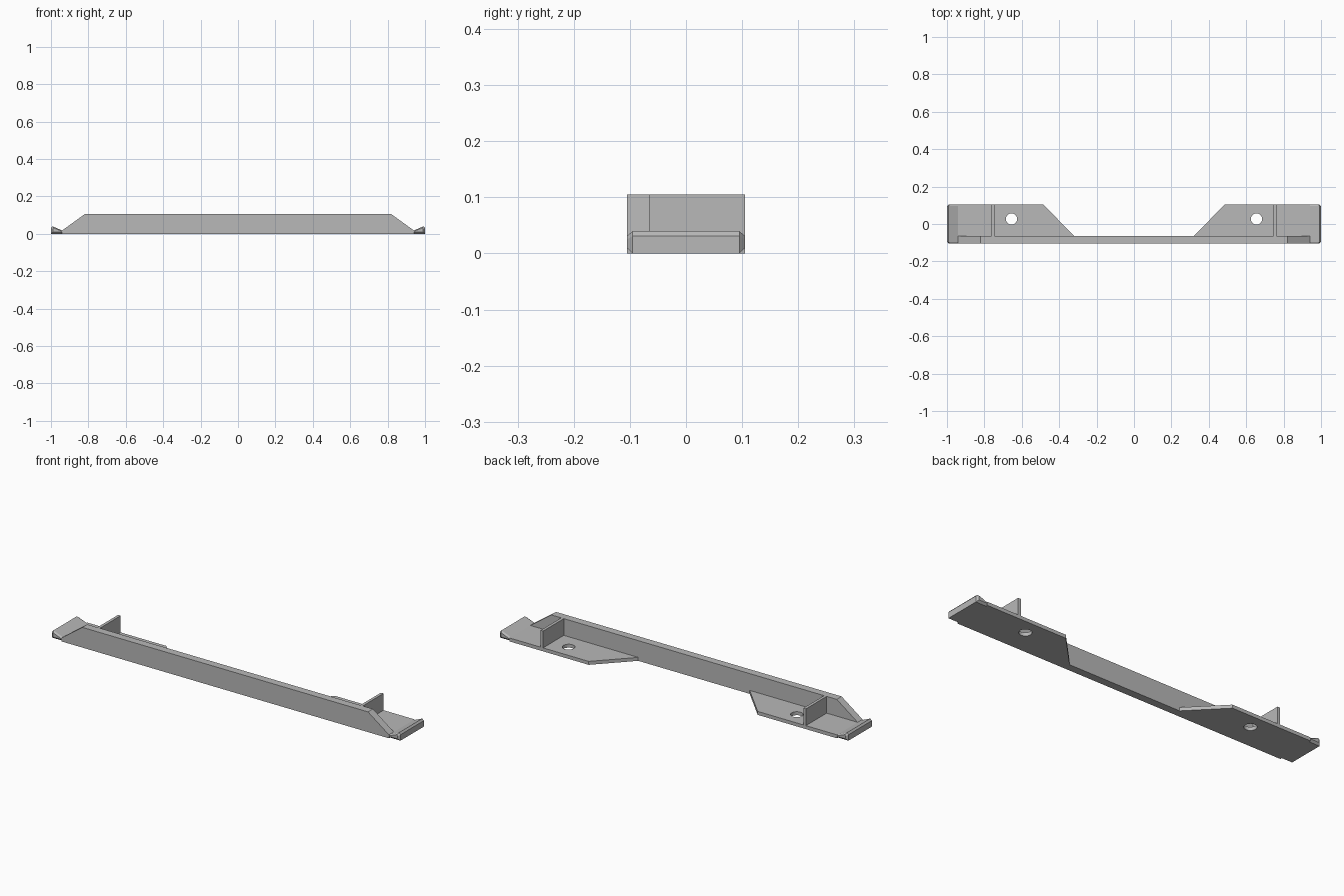
import bpy, bmesh
from mathutils import Vector

cube = bpy.data.objects.get("Cube")
if cube:
    bpy.data.objects.remove(cube, do_unlink=True)

grey = bpy.data.materials.new("plain_grey")
grey.use_nodes = True
colour = (0.48, 0.48, 0.48, 1)
grey.diffuse_color = colour
grey.node_tree.nodes["Principled BSDF"].inputs["Base Color"].default_value = colour

FRONT, INNER, BACK = -0.105, -0.065, 0.105
HEIGHT, PLATE, END = 0.105, 0.018, 0.94


def loft(name, rings, mirror=False):
    """Solid through matching rings of points, optionally mirrored in x."""
    bm = bmesh.new()
    loops = [[bm.verts.new(p) for p in ring] for ring in rings]
    count = len(loops[0])
    for a, b in zip(loops, loops[1:]):
        for i in range(count):
            j = (i + 1) % count
            bm.faces.new((a[i], a[j], b[j], b[i]))
    bm.faces.new(loops[0])
    bm.faces.new(loops[-1])
    bmesh.ops.recalc_face_normals(bm, faces=bm.faces)
    mesh = bpy.data.meshes.new(name)
    bm.to_mesh(mesh)
    bm.free()
    mesh.materials.append(grey)
    obj = bpy.data.objects.new(name, mesh)
    bpy.context.collection.objects.link(obj)
    if mirror:
        obj.modifiers.new("both_ends", 'MIRROR')
    return obj


def xz_ring(profile, y):
    return [Vector((x, y, z)) for x, z in profile]


def xy_ring(profile, z):
    return [Vector((x, y, z)) for x, y in profile]


# Long front wall with sloping ends
wall = [(-END, 0), (END, 0), (END, PLATE), (0.82, HEIGHT), (-0.82, HEIGHT), (-END, PLATE)]
loft("front_wall", [xz_ring(wall, FRONT), xz_ring(wall, INNER)])

# Mounting plates with a slanted inner edge and a screw hole
plate = [(0.32, INNER), (END, INNER), (END, BACK), (0.485, BACK)]
plates = loft("mounting_plates", [xy_ring(plate, 0), xy_ring(plate, PLATE)])
bpy.ops.mesh.primitive_cylinder_add(vertices=32, radius=0.03, depth=0.2,
                                    location=(0.655, 0.027, 0))
cutter = bpy.context.object
cutter.name = "hole_cutter"
cutter.hide_render = True
hole = plates.modifiers.new("screw_hole", 'BOOLEAN')
hole.operation = 'DIFFERENCE'
hole.solver = 'EXACT'
hole.object = cutter
bpy.context.view_layer.objects.active = plates
bpy.ops.object.modifier_apply(modifier=hole.name)
bpy.data.objects.remove(cutter, do_unlink=True)
plates.modifiers.new("both_ends", 'MIRROR')

# Upright cross ribs
rib = [(0.747, PLATE), (0.762, PLATE), (0.762, HEIGHT), (0.747, HEIGHT)]
loft("cross_ribs", [xz_ring(rib, INNER), xz_ring(rib, BACK)], mirror=True)

# Raised end lips with chamfered front and back
lip = [(END, 0), (1, 0), (1, 0.031), (0.992, 0.04), (END, PLATE)]
lip_cap = [(END, 0.01), (0.99, 0.01), (0.99, 0.025), (0.985, 0.031), (END, 0.013)]
loft("end_lips", [xz_ring(lip_cap, FRONT), xz_ring(lip, FRONT + 0.01),
                  xz_ring(lip, BACK - 0.01), xz_ring(lip_cap, BACK)], mirror=True)
